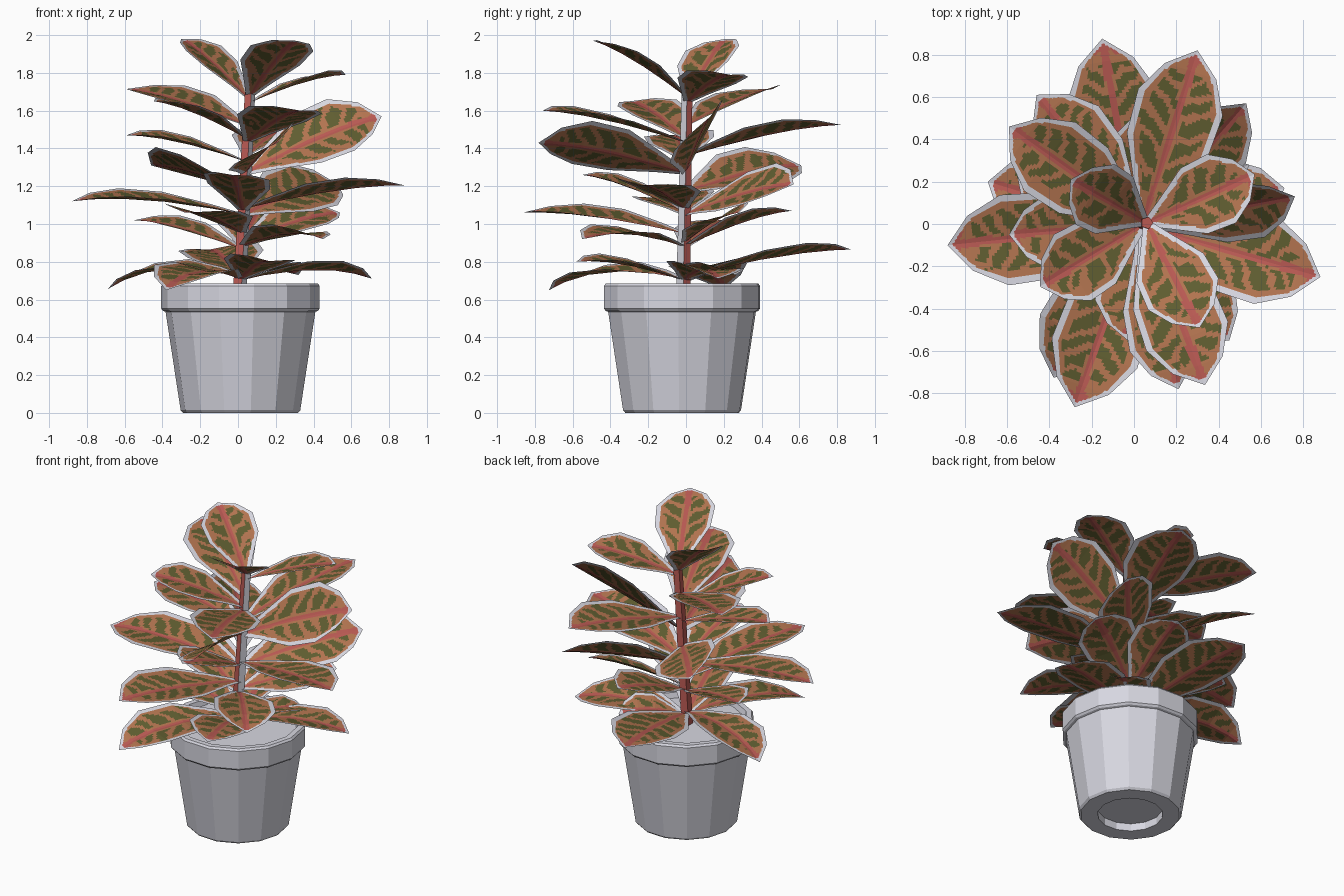
import bpy, bmesh, math, random
from mathutils import Vector, noise

if "Cube" in bpy.data.objects:
    bpy.data.objects.remove(bpy.data.objects["Cube"])

random.seed(4)


def material(name, rgb):
    m = bpy.data.materials.new(name)
    m.diffuse_color = (*rgb, 1)
    m.use_nodes = True
    m.node_tree.nodes["Principled BSDF"].inputs["Base Color"].default_value = m.diffuse_color
    return m


GREY = material("pale_grey", (0.68, 0.68, 0.75))
ORANGE = material("orange_brown", (0.45, 0.175, 0.08))
RED = material("rib_red", (0.48, 0.10, 0.085))
OLIVE = material("olive_green", (0.115, 0.11, 0.03))


def finish(bm, name, mats):
    me = bpy.data.meshes.new(name)
    bm.to_mesh(me)
    bm.free()
    ob = bpy.data.objects.new(name, me)
    for m in mats:
        me.materials.append(m)
    bpy.context.collection.objects.link(ob)
    return ob


def lathe(name, profile, sides, centre, mat, turn=0.0):
    """Turn an (r, z) profile; r = 0 points become single pole vertices."""
    bm = bmesh.new()
    rings = []
    for r, z in profile:
        if r == 0:
            rings.append([bm.verts.new((centre[0], centre[1], z))] * sides)
        else:
            rings.append([bm.verts.new((
                centre[0] + r * math.cos(turn + math.tau * i / sides),
                centre[1] + r * math.sin(turn + math.tau * i / sides), z))
                for i in range(sides)])
    for a, b in zip(rings, rings[1:]):
        for i in range(sides):
            j = (i + 1) % sides
            bm.faces.new(list(dict.fromkeys((a[i], a[j], b[j], b[i]))))
    bmesh.ops.recalc_face_normals(bm, faces=bm.faces)
    return finish(bm, name, [mat])


# Pot: recessed foot, tapered wall, bevelled collar, flat fill inside
POT = (0.013, -0.021)
lathe("pot", [(0, 0.05), (0.2, 0.05), (0.2, 0), (0.305, 0), (0.317, 0.014),
              (0.397, 0.535), (0.41, 0.54), (0.42, 0.552), (0.42, 0.672),
              (0.41, 0.685), (0.375, 0.685), (0.365, 0.65), (0, 0.65)],
      14, POT, GREY, -0.05)


# Stem: slightly leaning, five sided, with one pale side
def stem_at(z):
    k = (z - 0.64) / 1.04
    return Vector((0.005 + 0.055 * k, -0.015 + 0.02 * k, z))


bm = bmesh.new()
rings = []
for z, r in ((0.62, 0.04), (0.95, 0.036), (1.3, 0.034), (1.7, 0.03)):
    rings.append([bm.verts.new(stem_at(z) + Vector((r * math.cos(a), r * math.sin(a), 0)))
                  for a in (math.tau * i / 5 for i in range(5))])
for a, b in zip(rings, rings[1:]):
    for i in range(5):
        f = bm.faces.new((a[i], a[(i + 1) % 5], b[(i + 1) % 5], b[i]))
        f.material_index = 1 if i == 4 else 0
bm.faces.new(rings[-1])
finish(bm, "stem", [RED, GREY])

# Leaf outline: coarse stations along the length and half widths there
KNOTS = [0, 0.15, 0.4, 0.65, 0.85, 1.0]
HALF = [0.02, 0.085, 0.19, 0.2, 0.122, 0.0]
NT, NS = 60, 26


def leaf_colour(t, s, hw, length, seed):
    """Pale margin, red rib and tip, olive patches slanting off the rib."""
    w = abs(s) * hw
    if min(hw - w, (1 - t) * length * 0.75) < 0.027:
        return 0
    n = noise.noise(Vector((t * 9, s * 3, seed)))
    if w < 0.010 + 0.012 * t + 0.006 * n or t > 0.92 + 0.06 * n:
        return 2
    phase = ((t * length - 0.7 * w) / 0.105 + (0.5 if s > 0 else 0) + 0.35 * n) % 1
    if 0.024 < w < hw - 0.05 + 0.05 * n and phase < 0.62 and 0.08 < t < 0.84:
        return 3
    return 1


def leaf(name, base_z, tip, roll=0.1):
    base, tip = stem_at(base_z), Vector(tip)
    # leaves that rise less arch over more
    lift = 0.025 + 0.25 * max(0, 0.12 - (tip.z - base_z))
    ctrl = base.lerp(tip, 0.62) + Vector((0, 0, lift * 2))
    length = (tip - base).length
    scale = 0.55 + 0.45 * length / 0.78
    out = Vector((tip.x - base.x, tip.y - base.y, 0)).normalized()
    right = out.cross(Vector((0, 0, 1)))
    # coarse stations: rib point, offsets to the two edges, half width
    stations = []
    for t, h in zip(KNOTS, HALF):
        p = base * (1 - t) ** 2 + ctrl * (2 * t * (1 - t)) + tip * t * t
        d = ((ctrl - base) * (1 - t) + (tip - ctrl) * t).normalized()
        n = right.cross(d)
        side = right * math.cos(roll) + n * math.sin(roll)
        up = n * math.cos(roll) - right * math.sin(roll)
        h *= scale
        stations.append((p, side * h + up * h * 0.16, -side * h + up * h * 0.16, h))
    # fine grid laid flat on the coarse facets so the pattern can be coloured
    bm = bmesh.new()
    rows, halves = [], []
    for i in range(NT + 1):
        t = i / NT
        k = max(j for j in range(5) if KNOTS[j] <= t + 1e-6)
        f = (t - KNOTS[k]) / (KNOTS[k + 1] - KNOTS[k])
        a, b = stations[k], stations[k + 1]
        p, r, l = (a[q].lerp(b[q], f) for q in range(3))
        halves.append(a[3] + (b[3] - a[3]) * f)
        if i == NT:
            rows.append([bm.verts.new(p)] * (NS + 1))
            break
        rows.append([bm.verts.new(p + (r if s > 0 else l) * abs(s))
                     for s in (2 * j / NS - 1 for j in range(NS + 1))])
    seed = random.uniform(0, 50)
    for i in range(NT):
        for j in range(NS):
            quad = (rows[i][j], rows[i][j + 1], rows[i + 1][j + 1], rows[i + 1][j])
            face = bm.faces.new(list(dict.fromkeys(quad)))
            face.material_index = leaf_colour(
                (i + 0.5) / NT, 2 * (j + 0.5) / NS - 1,
                (halves[i] + halves[i + 1]) / 2, length, seed)
    finish(bm, name, [GREY, ORANGE, RED, OLIVE])


# Leaves: stem height, tip position, and roll about the rib where it is strong
LEAVES = [
    (1.67, (0.31, -0.49, 1.97)),
    (1.66, (-0.30, 0.21, 1.98)),
    (1.64, (0.57, 0.235, 1.79)),
    (1.52, (-0.59, 0.46, 1.715)),
    (1.45, (-0.445, -0.295, 1.65)),
    (1.43, (0.335, -0.76, 1.60)),
    (1.27, (0.76, 0.13, 1.57), -0.8),
    (1.36, (0.30, 0.82, 1.525)),
    (1.33, (-0.59, -0.05, 1.47)),
    (1.27, (0.21, -0.78, 1.43), -0.6),
    (1.17, (-0.46, 0.61, 1.31), -0.45),
    (1.05, (0.53, 0.57, 1.21), -0.6),
    (1.08, (0.88, -0.25, 1.205)),
    (1.05, (-0.88, -0.10, 1.12)),
    (0.95, (-0.28, -0.865, 1.06)),
    (1.06, (-0.03, -0.55, 1.26)),
    (0.90, (0.54, 0.28, 1.06), -0.35),
    (0.88, (0.45, -0.55, 0.92)),
    (0.87, (-0.55, 0.22, 1.02)),
    (0.88, (0.12, 0.56, 1.07)),
    (0.72, (-0.15, 0.875, 0.865)),
    (0.70, (0.71, 0.17, 0.71)),
    (0.73, (-0.69, 0.20, 0.655)),
    (0.71, (-0.38, -0.725, 0.65)),
    (0.70, (0.18, -0.58, 0.80)),
    (0.69, (0.32, 0.26, 0.73)),
]
for i, spec in enumerate(LEAVES):
    leaf(f"leaf_{i + 1:02d}", *spec)
